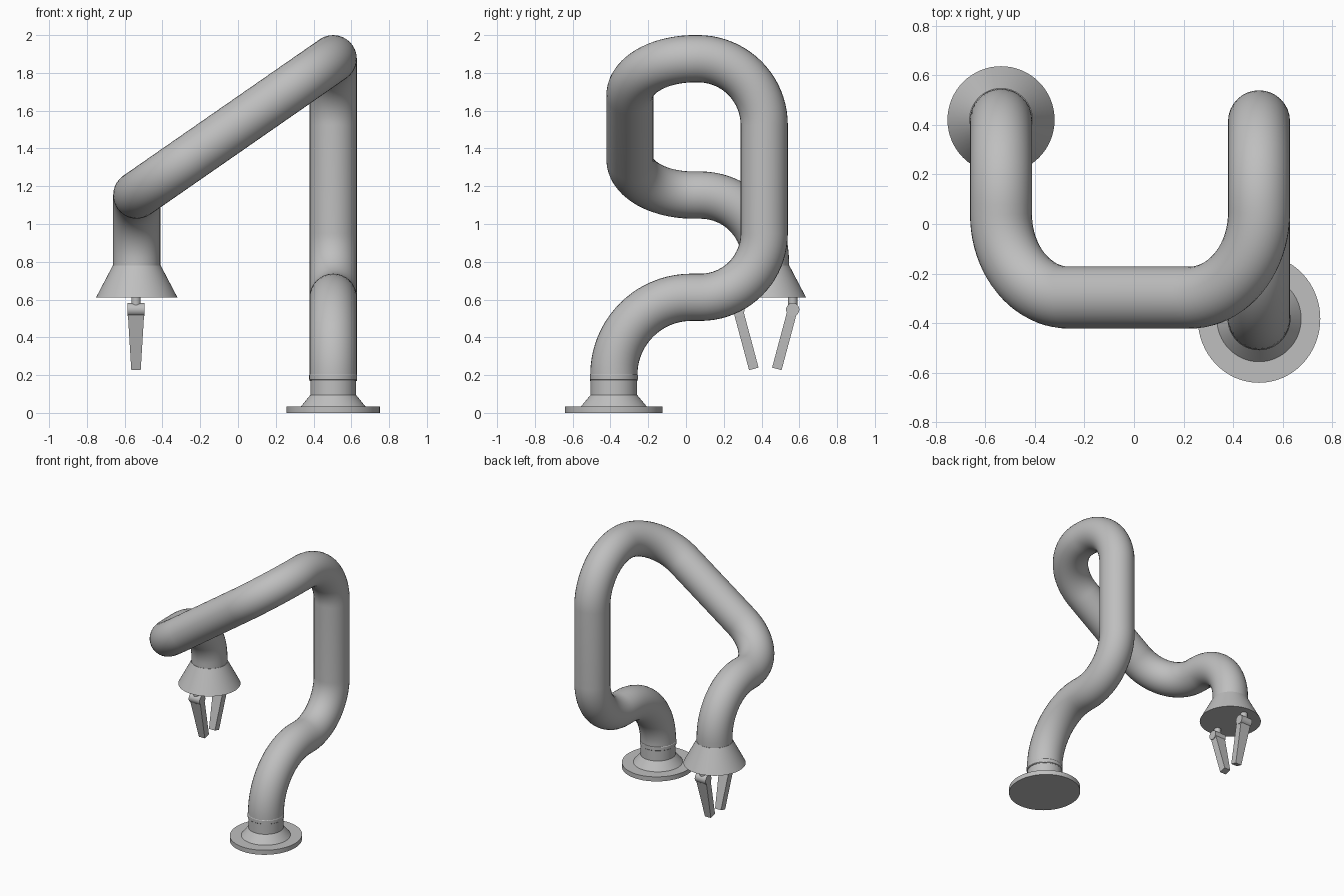
import bpy
import bmesh
import math
from mathutils import Vector, Matrix

if "Cube" in bpy.data.objects:
    bpy.data.objects.remove(bpy.data.objects["Cube"])

grey = bpy.data.materials.new("light_grey")
grey.diffuse_color = (0.52, 0.52, 0.52, 1)
grey.use_nodes = True
grey.node_tree.nodes["Principled BSDF"].inputs["Base Color"].default_value = grey.diffuse_color

BASE = (0.504, -0.382)      # centre of the foot
WRIST = (-0.536, 0.42)      # centre of the gripper end
TUBE_R = 0.125


def finish(obj):
    obj.data.materials.clear()
    obj.data.materials.append(grey)
    bpy.ops.object.select_all(action='DESELECT')
    obj.select_set(True)
    bpy.context.view_layer.objects.active = obj
    bpy.ops.object.shade_smooth_by_angle(angle=math.radians(30))


def add_mesh(name, bm):
    bmesh.ops.recalc_face_normals(bm, faces=bm.faces)
    mesh = bpy.data.meshes.new(name)
    bm.to_mesh(mesh)
    bm.free()
    obj = bpy.data.objects.new(name, mesh)
    bpy.context.collection.objects.link(obj)
    finish(obj)
    return obj


def lathe(name, centre, profile, sides=64, y_scale=1.0):
    """Closed round part from (radius, height) pairs."""
    bm = bmesh.new()
    rings = []
    for r, z in profile:
        rings.append([bm.verts.new((centre[0] + r * math.cos(2 * math.pi * i / sides),
                                    centre[1] + r * y_scale * math.sin(2 * math.pi * i / sides), z))
                      for i in range(sides)])
    for a, b in zip(rings, rings[1:]):
        for i in range(sides):
            j = (i + 1) % sides
            bm.faces.new((a[i], a[j], b[j], b[i]))
    bm.faces.new(rings[0])
    bm.faces.new(rings[-1])
    return add_mesh(name, bm)


def rounded_path(points, radii, steps=20):
    """Polyline whose right-angle corners become quarter circles."""
    pts = [Vector(p) for p in points]
    path = [pts[0]]
    for prev, c, nxt, r in zip(pts, pts[1:], pts[2:], radii):
        a, b = (c - prev).normalized(), (nxt - c).normalized()
        mid = c - a * r + b * r
        for k in range(steps + 1):
            t = math.pi / 2 * k / steps
            path.append(mid + r * (a * math.sin(t) - b * math.cos(t)))
    return path + [pts[-1]]


# Bent tubular arm
path = rounded_path(
    [(*BASE, 0.17), (*BASE, 0.612), (BASE[0], 0.414, 0.612), (BASE[0], 0.414, 1.875),
     (BASE[0], -0.297, 1.875), (WRIST[0], -0.297, 1.153), (*WRIST, 1.153), (*WRIST, 0.775)],
    [0.41, 0.337, 0.35, 0.343, 0.335, 0.343])
curve = bpy.data.curves.new("arm_tube", 'CURVE')
curve.dimensions = '3D'
curve.bevel_depth = TUBE_R
curve.bevel_resolution = 14
curve.use_fill_caps = True
spline = curve.splines.new('POLY')
spline.points.add(len(path) - 1)
for point, co in zip(spline.points, path):
    point.co = (*co, 1)
arm = bpy.data.objects.new("arm_tube", curve)
bpy.context.collection.objects.link(arm)
bpy.context.view_layer.objects.active = arm
arm.select_set(True)
bpy.ops.object.convert(target='MESH')
finish(bpy.context.view_layer.objects.active)

# Foot: flat plate, flared neck and collar
lathe("base_plate", BASE, [(0.247, 0), (0.247, 0.035)], y_scale=1.045)
lathe("base_neck", BASE, [(0.174, 0.03), (0.121, 0.095), (0.121, 0.18)], y_scale=1.02)
lathe("base_collar", BASE, [(0.121, 0.17), (0.127, 0.176), (0.127, 0.2), (0.123, 0.206)])

# Flared wrist that carries the gripper
lathe("wrist_cone", WRIST, [(0.216, 0.61), (0.127, 0.78)])

# Two gripper fingers, mirrored about the wrist
FX = WRIST[0] - 0.004
for side, label in ((1, "back"), (-1, "front")):
    y = WRIST[1] + side * 0.145
    lathe(f"{label}_finger_pin", (FX, y), [(0.025, 0.56), (0.025, 0.615)], sides=24)

    # Knuckle lying along x
    bm = bmesh.new()
    bmesh.ops.create_cone(bm, cap_ends=True, segments=32, radius1=0.035, radius2=0.035, depth=0.092,
                          matrix=Matrix.Translation((FX, y, 0.547)) @ Matrix.Rotation(math.pi / 2, 4, 'Y'))
    add_mesh(f"{label}_knuckle", bm)

    # Tapered finger leaning inwards
    bm = bmesh.new()
    bmesh.ops.create_cube(bm, size=1)
    for v in bm.verts:
        tip = v.co.z < 0
        v.co = Vector((v.co.x * (0.05 if tip else 0.088), v.co.y * 0.052, -0.325 if tip else 0))
    bmesh.ops.rotate(bm, verts=bm.verts, matrix=Matrix.Rotation(-side * math.radians(15), 3, 'X'))
    bmesh.ops.translate(bm, verts=bm.verts, vec=(FX, y, 0.547))
    add_mesh(f"{label}_finger", bm)
